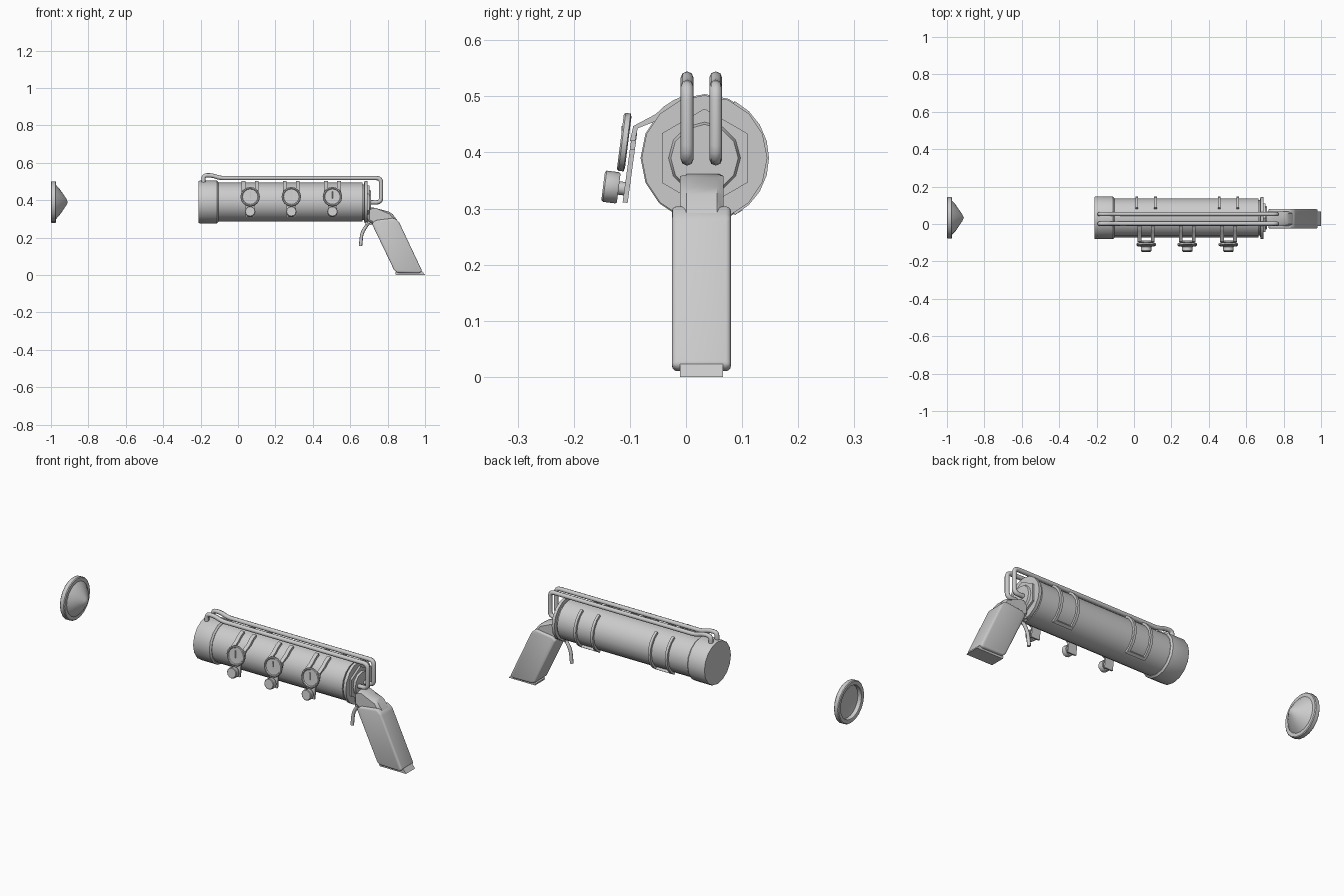
import bpy, bmesh, math
from mathutils import Vector, Matrix

if "Cube" in bpy.data.objects:
    bpy.data.objects.remove(bpy.data.objects["Cube"])

CY, CZ = 0.033, 0.39          # barrel axis


def finish(ob, angle=35):
    bpy.ops.object.select_all(action='DESELECT')
    ob.select_set(True)
    bpy.context.view_layer.objects.active = ob
    bpy.ops.object.shade_smooth_by_angle(angle=math.radians(angle))
    return ob


def from_bmesh(name, bm, angle=35):
    bmesh.ops.recalc_face_normals(bm, faces=bm.faces)
    me = bpy.data.meshes.new(name)
    bm.to_mesh(me)
    bm.free()
    ob = bpy.data.objects.new(name, me)
    bpy.context.collection.objects.link(ob)
    return finish(ob, angle)


def lathe(name, profile, sides, origin=(0, CY, CZ), axis=(1, 0, 0), angle=35):
    """Revolve (distance along axis, radius) points; open ends get capped."""
    bm = bmesh.new()
    rings = []
    for d, r in profile:
        if r == 0:
            rings.append([bm.verts.new((0, 0, d))] * sides)
        else:
            rings.append([bm.verts.new((r * math.cos(2 * math.pi * i / sides),
                                        r * math.sin(2 * math.pi * i / sides), d))
                          for i in range(sides)])
    for a, b in zip(rings, rings[1:]):
        for i in range(sides):
            j = (i + 1) % sides
            bm.faces.new(list(dict.fromkeys((a[i], a[j], b[j], b[i]))))
    for ring in (rings[0], rings[-1]):
        if ring[0] is not ring[1]:
            bm.faces.new(ring)
    rot = Vector(axis).to_track_quat('Z', 'Y').to_matrix().to_4x4()
    bm.transform(Matrix.Translation(origin) @ rot)
    return from_bmesh(name, bm, angle)


def prism(name, pts, axis, lo, hi, bevel=0, segments=1):
    """Extrude a 2D outline along x (points are y, z) or along y (points are x, z)."""
    bm = bmesh.new()
    place = (lambda p, t: (t, p[0], p[1])) if axis == 'x' else (lambda p, t: (p[0], t, p[1]))
    a = [bm.verts.new(place(p, lo)) for p in pts]
    b = [bm.verts.new(place(p, hi)) for p in pts]
    bm.faces.new(a)
    bm.faces.new(b)
    for i in range(len(pts)):
        j = (i + 1) % len(pts)
        bm.faces.new((a[i], a[j], b[j], b[i]))
    if bevel:
        bmesh.ops.bevel(bm, geom=bm.edges[:], offset=bevel, segments=segments,
                        profile=0.5, affect='EDGES', clamp_overlap=True)
    return from_bmesh(name, bm)


def tube(name, pts, radius, fillet=0.025):
    """Pipe along a path with rounded corners."""
    pts = [Vector(p) for p in pts]
    path = [pts[0]]
    for p, q, r in zip(pts, pts[1:], pts[2:]):
        f = min(fillet, (p - q).length * 0.45, (r - q).length * 0.45)
        s, e = q + (p - q).normalized() * f, q + (r - q).normalized() * f
        path += [s.lerp(q, t).lerp(q.lerp(e, t), t) for t in (0, 0.25, 0.5, 0.75, 1)]
    path.append(pts[-1])
    cu = bpy.data.curves.new(name, 'CURVE')
    cu.dimensions = '3D'
    cu.bevel_depth, cu.bevel_resolution, cu.use_fill_caps = radius, 2, True
    sp = cu.splines.new('POLY')
    sp.points.add(len(path) - 1)
    for pt, co in zip(sp.points, path):
        pt.co = (*co, 1)
    ob = bpy.data.objects.new(name, cu)
    bpy.context.collection.objects.link(ob)
    bpy.ops.object.select_all(action='DESELECT')
    ob.select_set(True)
    bpy.context.view_layer.objects.active = ob
    bpy.ops.object.convert(target='MESH')
    return finish(bpy.context.object, 50)


def arc(a0, a1, r, n):
    return [(CY + r * math.cos(math.radians(a0 + (a1 - a0) * i / n)),
             CZ + r * math.sin(math.radians(a0 + (a1 - a0) * i / n))) for i in range(n + 1)]


# Barrel with front collar and rear rim
lathe("barrel", [(-0.11, 0.104), (0.665, 0.104)], 16)
lathe("front_collar", [(-0.21, 0.112), (-0.205, 0.114), (-0.113, 0.114), (-0.105, 0.106)], 16)
lathe("rear_rim", [(0.66, 0.095), (0.674, 0.095), (0.676, 0.112), (0.692, 0.112)], 16)
lathe("hex_nut", [(0.685, 0.088), (0.702, 0.088)], 6, angle=20).data.transform(
    Matrix.Translation((0, CY, CZ)) @ Matrix.Rotation(math.radians(90), 4, 'X')
    @ Matrix.Translation((0, -CY, -CZ)))
lathe("rear_plug", [(0.70, 0.065), (0.712, 0.060)], 12)

# Detached dished nose disc
lathe("nose_disc", [(-0.968, 0), (-0.972, 0.05), (-0.978, 0.086), (-0.998, 0.088), (-1.0, 0.093),
                    (-1.0, 0.107), (-0.996, 0.111), (-0.976, 0.111), (-0.972, 0.107),
                    (-0.972, 0.09), (-0.955, 0.072), (-0.918, 0.018), (-0.910, 0)], 20)

# Twin top rails
for n, y in enumerate((0.002, 0.053)):
    tube(f"top_rail_{n}", [(-0.185, y, 0.48), (-0.185, y, 0.533), (-0.14, y, 0.533),
                           (-0.095, y, 0.518), (0.765, y, 0.518),
                           (0.765, y, 0.388), (0.69, y, 0.388)], 0.0115)

# Frames hugging the back of the barrel
for n, x in enumerate((0.065, 0.505)):
    for s in (-1, 1):
        c = x + s * 0.05
        prism(f"back_strap_{n}_{s}", arc(62, -62, 0.115, 8) + arc(-62, 62, 0.098, 8),
              'x', c - 0.007, c + 0.007)
    prism(f"back_crossbar_{n}", arc(-54, -62, 0.115, 1) + arc(-62, -54, 0.098, 1),
          'x', x - 0.05, x + 0.05)

# Three gauges with brackets and knobs on the front side
N = Vector((0, -0.99, 0.125))
for n, x in enumerate((0.065, 0.285, 0.505)):
    prong = arc(108, 138, 0.117, 3) + [(-0.094, 0.447), (-0.1, 0.42), (-0.091, 0.42),
                                       (-0.086, 0.443)] + arc(138, 108, 0.104, 3)
    for s in (-1, 1):
        c = x + s * 0.035
        prism(f"bracket_prong_{n}_{s}", prong, 'x', c - 0.01, c + 0.01)
    prism(f"bracket_plate_{n}", [(-0.096, 0.435), (-0.113, 0.311), (-0.104, 0.310), (-0.087, 0.435)],
          'x', x - 0.025, x + 0.025)
    prism(f"bracket_shoulder_{n}", [(-0.096, 0.437), (-0.1, 0.405), (-0.091, 0.405), (-0.087, 0.437)],
          'x', x - 0.042, x + 0.042)
    g = Vector((x, -0.107, 0.418))
    lathe(f"gauge_{n}", [(-0.004, 0.046), (-0.002, 0.052), (0.007, 0.052), (0.010, 0.049),
                         (0.010, 0.044), (0.005, 0.041), (0.005, 0)], 16, g, N)
    tube(f"gauge_needle_{n}", [g + N * 0.006 + Vector((0, 0, -0.01)),
                               g + N * 0.006 + Vector((0, 0, 0.028))], 0.002)
    k = Vector((x, -0.107, 0.335))
    lathe(f"knob_{n}", [(0, 0.012), (0.013, 0.012), (0.013, 0.026), (0.016, 0.028),
                        (0.038, 0.028), (0.041, 0.025)], 12, k, N)

# Handle: neck, grip and butt plate
prism("grip_neck", [(0.69, 0.365), (0.735, 0.358), (0.82, 0.335), (0.86, 0.28),
                    (0.83, 0.25), (0.74, 0.26), (0.69, 0.29)], 'y', -0.011, 0.067, 0.012)
prism("grip", [(0.715, 0.275), (0.735, 0.292), (0.835, 0.305), (0.86, 0.285),
               (0.985, 0.02), (0.97, 0.01), (0.85, 0.012), (0.835, 0.025)],
      'y', -0.025, 0.08, 0.014, 3)
prism("butt_plate", [(0.84, 0.012), (0.845, 0.0), (1.0, 0.0), (0.98, 0.025), (0.86, 0.025)],
      'y', -0.011, 0.066)

# Trigger and its pivot
tube("trigger", [(0.715, CY - 0.005, 0.30), (0.69, CY - 0.005, 0.268),
                 (0.662, CY - 0.005, 0.225), (0.655, CY - 0.005, 0.155)], 0.009)
prism("trigger_mount", [(0.675, 0.30), (0.72, 0.31), (0.725, 0.27), (0.685, 0.265)],
      'y', 0.012, 0.046)
lathe("trigger_pin", [(0, 0.008), (0.056, 0.008)], 8, (0.70, 0.0, 0.28), (0, 1, 0))
